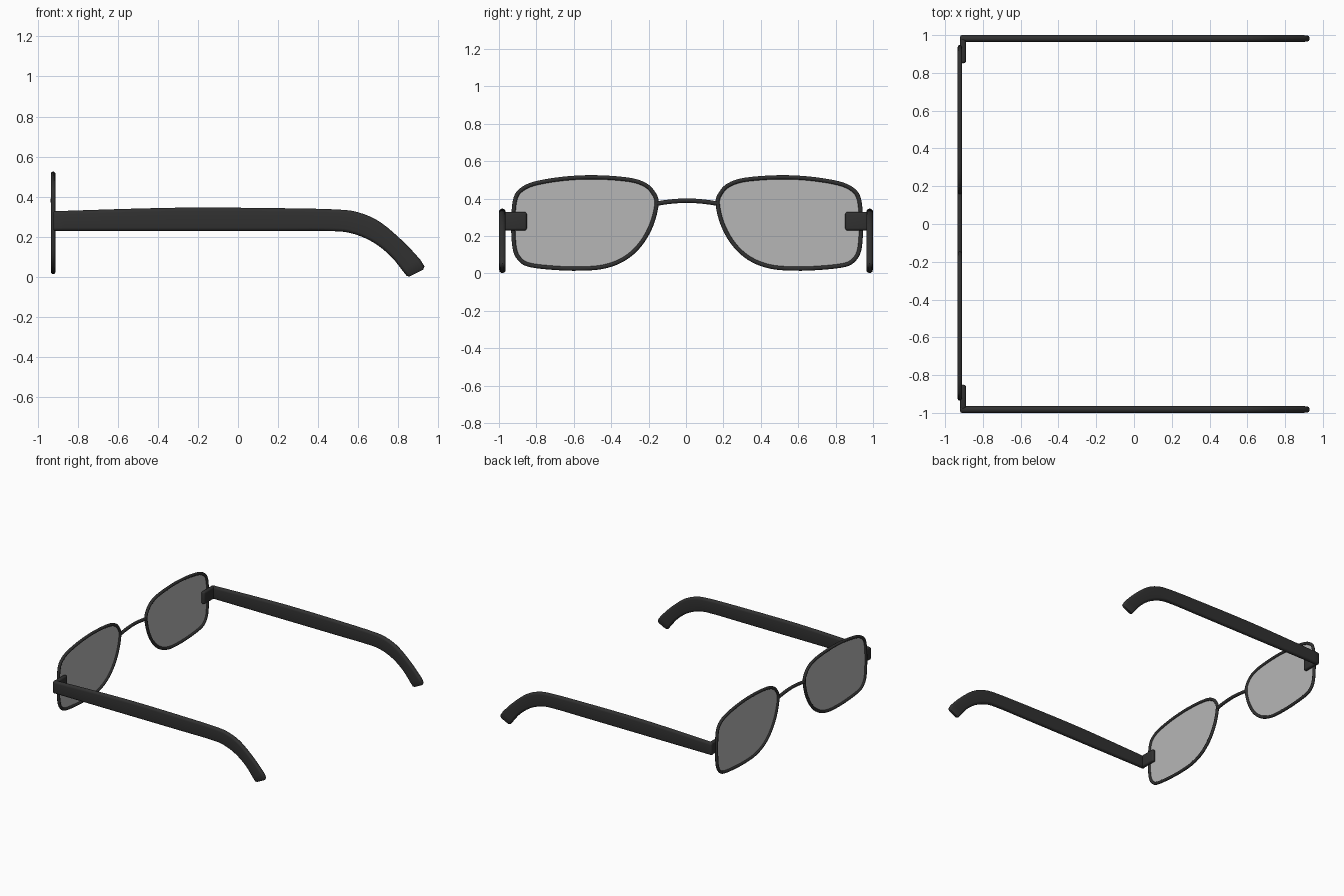
import bpy, bmesh, math

if "Cube" in bpy.data.objects:
    bpy.data.objects.remove(bpy.data.objects["Cube"])

FRONT_X = -0.922   # plane of the lens rims
MID_Y = 0.006      # mirror line of the two lenses


def material(name, color):
    m = bpy.data.materials.new(name)
    m.diffuse_color = color
    m.use_nodes = True
    m.node_tree.nodes["Principled BSDF"].inputs["Base Color"].default_value = m.diffuse_color
    return m


dark = material("dark_frame", (0.03, 0.03, 0.03, 1))
tint = material("grey_lens", (0.47, 0.47, 0.47, 1))


def smooth_path(pts, steps, closed):
    """Catmull-Rom interpolation of tuples of any length."""
    n = len(pts)
    at = (lambda i: pts[i % n]) if closed else (lambda i: pts[max(0, min(n - 1, i))])
    out = []
    for i in range(n if closed else n - 1):
        for s in range(steps):
            t = s / steps
            out.append(tuple(
                0.5 * (2 * b + (c - a) * t + (2 * a - 5 * b + 4 * c - d) * t * t
                       + (3 * b - a - 3 * c + d) * t ** 3)
                for a, b, c, d in zip(at(i - 1), at(i), at(i + 1), at(i + 2))))
    if not closed:
        out.append(pts[-1])
    return out


def finish(obj, mat):
    obj.data.materials.append(mat)
    bpy.ops.object.select_all(action='DESELECT')
    obj.select_set(True)
    bpy.context.view_layer.objects.active = obj
    if obj.type == 'CURVE':
        bpy.ops.object.convert(target='MESH')
    bpy.ops.object.shade_smooth_by_angle(angle=math.radians(50))


def mesh_object(name, bm, mat):
    bmesh.ops.recalc_face_normals(bm, faces=bm.faces)
    me = bpy.data.meshes.new(name)
    bm.to_mesh(me)
    bm.free()
    obj = bpy.data.objects.new(name, me)
    bpy.context.collection.objects.link(obj)
    finish(obj, mat)


def wire(name, yz, radius, closed):
    cu = bpy.data.curves.new(name, 'CURVE')
    cu.dimensions = '3D'
    cu.bevel_depth = radius
    cu.bevel_resolution = 3
    sp = cu.splines.new('POLY')
    sp.points.add(len(yz) - 1)
    for p, (y, z) in zip(sp.points, yz):
        p.co = (FRONT_X, y, z, 1)
    sp.use_cyclic_u = closed
    obj = bpy.data.objects.new(name, cu)
    bpy.context.collection.objects.link(obj)
    finish(obj, dark)


# Lens outline (y, z)
outline = smooth_path([
    (.169, .376), (.188, .432), (.232, .474), (.318, .501), (.494, .514),
    (.659, .507), (.814, .482), (.889, .449), (.923, .403), (.935, .312),
    (.935, .206), (.925, .120), (.898, .073), (.852, .046), (.739, .031),
    (.590, .025), (.451, .036), (.339, .080), (.254, .158), (.195, .264)], 5, True)

# Temple stations: top x, top z, bottom x, bottom z, half thickness
stations = smooth_path([
    (-.912, .328, -.912, .229, .018), (-.5, .341, -.5, .229, .018),
    (-.2, .346, -.2, .229, .018), (.2, .343, .2, .229, .018),
    (.48, .337, .44, .229, .018), (.6, .322, .56, .219, .018),
    (.71, .273, .67, .175, .018), (.83, .171, .76, .105, .018),
    (.91, .085, .82, .032, .018)], 6, False)
stations = ([(-.921, .319, -.921, .238, .010), (-.918, .325, -.918, .232, .015)]
            + stations + [(.93, .053, .842, .005, .016), (.924, .036, .855, .002, .010)])


def temple(name, side):
    bm = bmesh.new()
    rings = []
    for tx, tz, bx, bz, h in stations:
        half = math.hypot(tx - bx, tz - bz) / 2
        ux, uz = (tx - bx) / 2 / half, (tz - bz) / 2 / half
        r = h * 0.95
        ring = []
        # rounded rectangle section
        for q, (sy, sv) in enumerate([(1, 1), (-1, 1), (-1, -1), (1, -1)]):
            for k in range(5):
                a = math.pi / 2 * (q + k / 4)
                y = sy * (h - r) + r * math.cos(a)
                v = sv * (half - r) + r * math.sin(a)
                ring.append(bm.verts.new(((tx + bx) / 2 + ux * v, side * 0.982 + y,
                                          (tz + bz) / 2 + uz * v)))
        rings.append(ring)
    n = len(rings[0])
    for a, b in zip(rings, rings[1:]):
        for i in range(n):
            bm.faces.new((a[i], a[(i + 1) % n], b[(i + 1) % n], b[i]))
    bm.faces.new(rings[0])
    bm.faces.new(rings[-1])
    mesh_object(name, bm, dark)


def hinge_tab(name, side):
    bm = bmesh.new()
    bmesh.ops.create_cube(bm, size=1)
    for v in bm.verts:
        v.co = (-.905 + v.co.x * .031, side * .917 + v.co.y * .132, .279 + v.co.z * .099)
    bmesh.ops.bevel(bm, geom=bm.edges[:], offset=.013, segments=4,
                    profile=.5, affect='EDGES')
    mesh_object(name, bm, dark)


for label, side in (("left", -1), ("right", 1)):
    yz = [(MID_Y + side * (y - MID_Y), z) for y, z in outline]
    # Rim and lens
    wire(label + "_rim", yz, 0.0115, True)
    bm = bmesh.new()
    bm.faces.new([bm.verts.new((FRONT_X, y, z)) for y, z in yz])
    mesh_object(label + "_lens", bm, tint)
    # Temple arm and the tab joining it to the lens
    temple(label + "_temple", side)
    hinge_tab(label + "_hinge_tab", side)

# Nose bridge
wire("bridge", smooth_path([(-.158, .373), (-.08, .384), (.006, .389), (.09, .384), (.17, .373)],
                           5, False), 0.0125, False)
